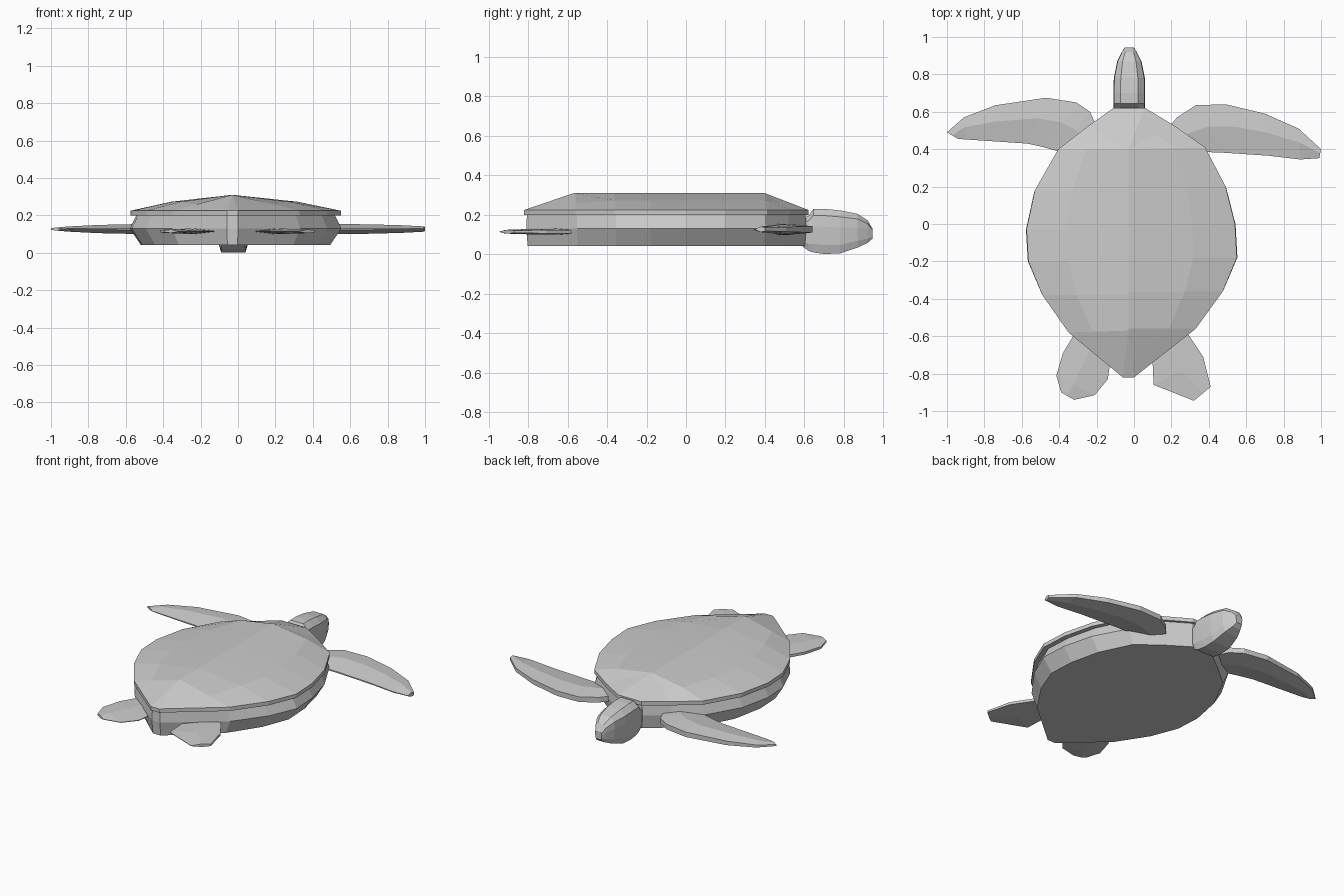
import bpy, bmesh
from mathutils import Vector


def loft(name, rings, cap_start=True, cap_end=True):
    """Skin a list of equal-length closed rings into one flat-shaded object."""
    bm = bmesh.new()
    vs = [[bm.verts.new(p) for p in r] for r in rings]
    n = len(rings[0])
    for a, b in zip(vs, vs[1:]):
        for i in range(n):
            j = (i + 1) % n
            bm.faces.new((a[i], a[j], b[j], b[i]))
    if cap_start:
        bm.faces.new(vs[0])
    if cap_end:
        bm.faces.new(vs[-1])
    bmesh.ops.remove_doubles(bm, verts=bm.verts, dist=0.0005)
    bmesh.ops.recalc_face_normals(bm, faces=bm.faces)
    me = bpy.data.meshes.new(name)
    bm.to_mesh(me)
    bm.free()
    ob = bpy.data.objects.new(name, me)
    bpy.context.collection.objects.link(ob)
    return ob


# Shell outline seen from above, clockwise from the neck
CX = -0.025
outline = [(0.06, 0.62), (0.21, 0.53), (0.38, 0.41), (0.49, 0.20), (0.54, 0.0),
           (0.55, -0.18), (0.475, -0.36), (0.33, -0.56), (0.0, -0.82),
           (-0.06, -0.82), (-0.35, -0.58), (-0.49, -0.38), (-0.565, -0.20),
           (-0.575, -0.03), (-0.53, 0.18), (-0.405, 0.40), (-0.25, 0.52), (-0.11, 0.62)]


def ring(z, scale_x=1.0, scale_y=1.0):
    return [(CX + (x - CX) * scale_x, -0.1 + (y + 0.1) * scale_y, z) for x, y in outline]


# Carapace: upright rim, bulged flanks and a straight level ridge
ridge, flank = [], []
for x, y in outline:
    r = Vector((-0.03, max(-0.57, min(0.40, y)), 0.31))
    m = Vector((x, y, 0.225)).lerp(r, 0.4)
    if -0.5 < y < 0.45:
        m.z += 0.014
    flank.append(m)
    ridge.append(r)
loft("carapace", [ring(0.20), ring(0.225), flank, ridge], True, False)

# Body under the shell, widest at its middle
loft("body", [ring(0.042, 0.90, 0.975), ring(0.13, 1.005, 0.985), ring(0.205, 0.94, 0.98)])

# Head: stations (y, half width, bottom z, top z)
head = [(0.585, 0.080, 0.045, 0.185), (0.62, 0.084, 0.018, 0.195),
        (0.645, 0.085, 0.010, 0.230), (0.70, 0.085, 0.002, 0.231),
        (0.78, 0.083, 0.005, 0.223), (0.87, 0.065, 0.035, 0.205),
        (0.92, 0.040, 0.058, 0.172), (0.945, 0.024, 0.080, 0.130)]
sections = []
for y, w, lo, hi in head:
    h = hi - lo
    prof = [(0.76, 0), (0.93, 0.2), (1, 0.6), (0.96, 0.85), (0.55, 1)]
    full = prof + [(-u, v) for u, v in reversed(prof)]
    sections.append([(CX + u * w, y, lo + v * h) for u, v in full])
loft("head", sections)


def flipper(name, stations, z):
    """Stations: leading x, y, trailing x, y, half thickness."""
    rings = []
    for lx, ly, tx, ty, t in stations:
        mx, my = lx * 0.55 + tx * 0.45, ly * 0.55 + ty * 0.45
        rings.append([(lx, ly, z + t * 0.6), (mx, my, z + t), (tx, ty, z + t * 0.15),
                      (tx, ty, z - t * 0.15), (mx, my, z - t), (lx, ly, z - t * 0.6)])
    loft(name, rings)


# Front flippers, swept a little differently on each side
flipper("front_flipper_right", [
    (0.17, 0.50, 0.28, 0.35, 0.028), (0.23, 0.57, 0.38, 0.385, 0.028),
    (0.33, 0.635, 0.48, 0.381, 0.028), (0.49, 0.64, 0.60, 0.373, 0.027),
    (0.70, 0.59, 0.72, 0.365, 0.025), (0.88, 0.51, 0.89, 0.345, 0.020),
    (1.0, 0.40, 0.99, 0.352, 0.014)], 0.127)
flipper("front_flipper_left", [
    (-0.19, 0.50, -0.32, 0.35, 0.028), (-0.235, 0.60, -0.41, 0.39, 0.028),
    (-0.31, 0.65, -0.48, 0.41, 0.028), (-0.47, 0.675, -0.57, 0.43, 0.027),
    (-0.74, 0.635, -0.75, 0.442, 0.022), (-0.91, 0.57, -0.90, 0.452, 0.014),
    (-1.0, 0.49, -0.94, 0.455, 0.008)], 0.127)

# Hind flippers
flipper("hind_flipper_right", [
    (0.25, -0.52, 0.08, -0.68, 0.015), (0.29, -0.59, 0.10, -0.75, 0.015),
    (0.37, -0.71, 0.105, -0.86, 0.014), (0.41, -0.87, 0.32, -0.945, 0.010)], 0.115)
flipper("hind_flipper_left", [
    (-0.27, -0.52, -0.11, -0.68, 0.015), (-0.32, -0.59, -0.13, -0.76, 0.015),
    (-0.38, -0.69, -0.14, -0.83, 0.014), (-0.415, -0.81, -0.21, -0.915, 0.012),
    (-0.39, -0.90, -0.32, -0.94, 0.009)], 0.115)
